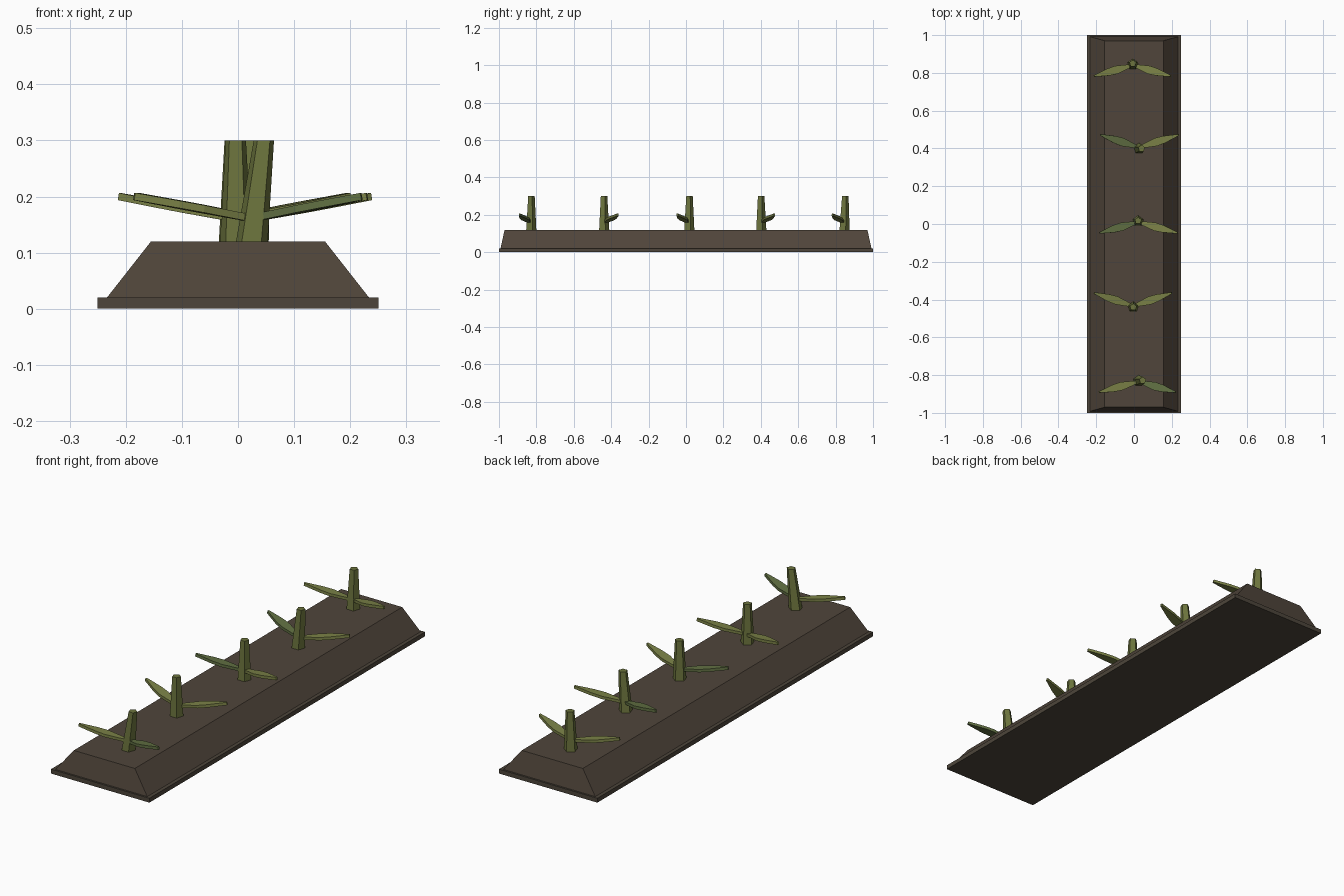
import bpy, bmesh, math
from mathutils import Vector

if "Cube" in bpy.data.objects:
    bpy.data.objects.remove(bpy.data.objects["Cube"])


def material(name, rgb):
    m = bpy.data.materials.new(name)
    m.diffuse_color = (*rgb, 1.0)
    m.use_nodes = True
    m.node_tree.nodes["Principled BSDF"].inputs["Base Color"].default_value = m.diffuse_color
    return m


SOIL = material("soil brown", (0.080, 0.060, 0.043))
EDGE = material("bed edge brown", (0.074, 0.060, 0.043))
STEM = material("stem green", (0.150, 0.175, 0.047))
OLIVE = material("leaf olive", (0.195, 0.220, 0.062))
DARK = material("leaf dark green", (0.118, 0.160, 0.055))


def loft(name, rings, mat):
    """Closed solid from rings of equal point count, capped at both ends."""
    bm = bmesh.new()
    loops = [[bm.verts.new(p) for p in ring] for ring in rings]
    n = len(loops[0])
    for a, b in zip(loops, loops[1:]):
        for i in range(n):
            j = (i + 1) % n
            bm.faces.new((a[i], a[j], b[j], b[i]))
    bm.faces.new(loops[0][::-1])
    bm.faces.new(loops[-1])
    bmesh.ops.recalc_face_normals(bm, faces=bm.faces)
    me = bpy.data.meshes.new(name)
    bm.to_mesh(me)
    bm.free()
    me.materials.append(mat)
    ob = bpy.data.objects.new(name, me)
    bpy.context.collection.objects.link(ob)
    return ob


def rect(x, y, z):
    return [(-x, -y, z), (x, -y, z), (x, y, z), (-x, y, z)]


def stem(name, base, top):
    """Five-sided tapered stalk leaning from base to top."""
    rings = []
    for (x, y), z, r in ((base, 0.115, 0.030), (top, 0.30, 0.019)):
        rings.append([(x + r * math.cos(math.tau * i / 5 + 0.3),
                       y + r * math.sin(math.tau * i / 5 + 0.3), z) for i in range(5)])
    loft(name, rings, STEM)


def leaf(name, root, tip, mat):
    """Thin pointed blade, widest near the middle, rising to its tip."""
    root, tip = Vector(root), Vector(tip)
    axis = tip - root
    side = Vector((-axis.y, axis.x, 0)).normalized()
    up = axis.normalized().cross(side) * 0.0065
    outline = ((0, 0.008), (0.40, 0.022), (0.62, 0.019), (1, 0.004))
    rings = []
    for t, w in outline:
        c = root + axis * t
        rings.append([c - side * w - up, c + side * w - up,
                      c + side * w + up, c - side * w + up])
    loft(name, rings, mat)


# Planting bed: thin slab with a sloped mound of soil
loft("bed_edge", [rect(0.25, 1.0, 0), rect(0.25, 1.0, 0.02)], EDGE)
loft("soil_mound", [rect(0.235, 0.992, 0.018), rect(0.155, 0.97, 0.12)], SOIL)

# Seedlings: stem base, stem top, left tip x, right tip x, tip y, leaf colours
seedlings = [
    ((0.024, -0.83), (0.046, -0.828), -0.185, 0.22, -0.89, OLIVE, DARK),
    ((-0.004, -0.44), (-0.004, -0.44), -0.212, 0.20, -0.365, OLIVE, OLIVE),
    ((0.022, 0.015), (0.022, 0.017), -0.182, 0.23, -0.047, DARK, OLIVE),
    ((0.026, 0.40), (0.040, 0.40), -0.178, 0.237, 0.472, DARK, OLIVE),
    ((-0.006, 0.845), (-0.006, 0.85), -0.212, 0.195, 0.783, OLIVE, OLIVE),
]
for k, (base, top, xl, xr, ty, cl, cr) in enumerate(seedlings, 1):
    stem(f"stem_{k}", base, top)
    y0 = base[1] + 0.12 * (ty - base[1])
    leaf(f"leaf_left_{k}", (base[0] - 0.010, y0, 0.163), (xl, ty, 0.20), cl)
    leaf(f"leaf_right_{k}", (base[0] + 0.010, y0, 0.163), (xr, ty, 0.20), cr)
